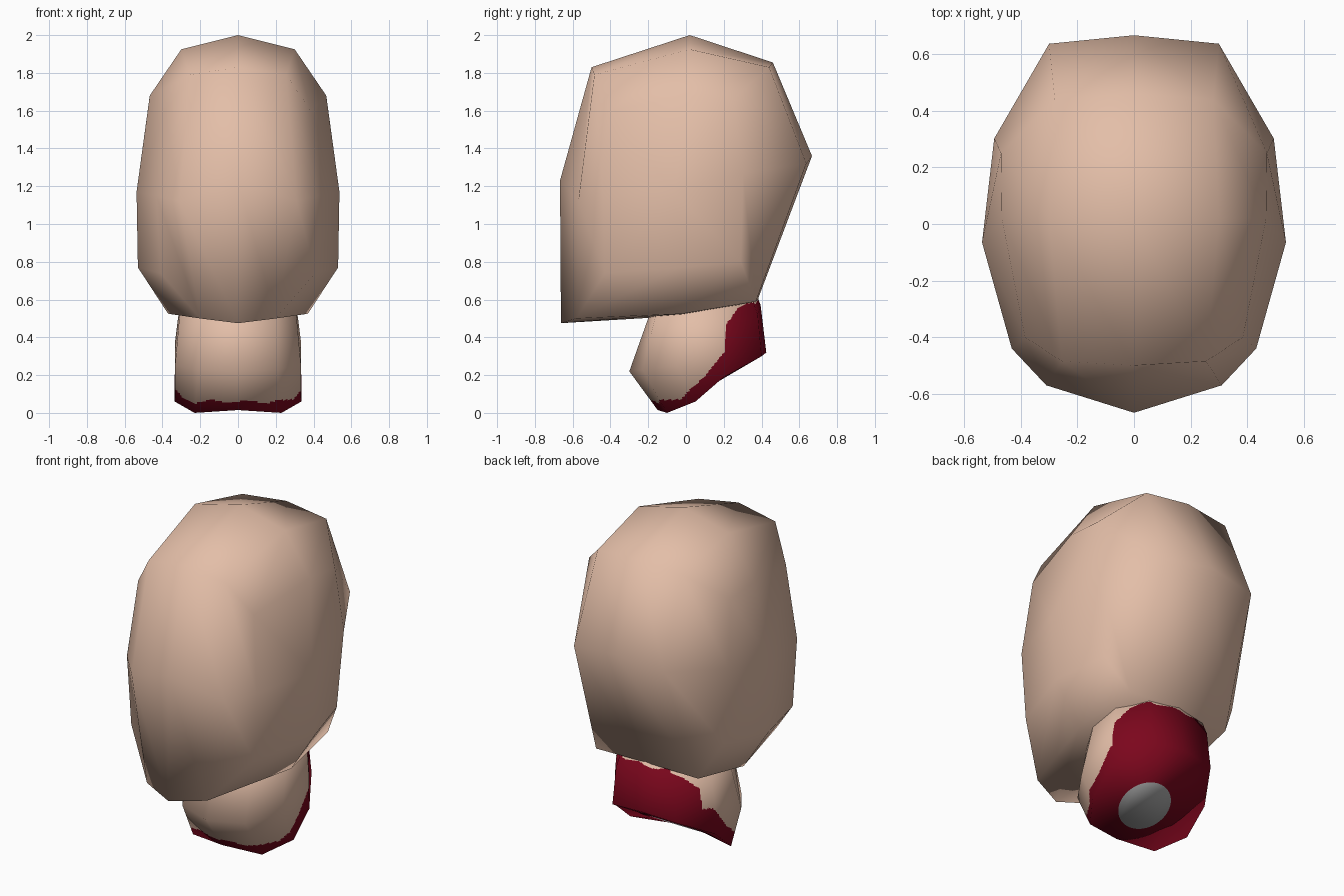
import bpy, bmesh, math
from mathutils import Vector as V

if "Cube" in bpy.data.objects:
    bpy.data.objects.remove(bpy.data.objects["Cube"])


def material(name, rgb):
    m = bpy.data.materials.new(name)
    m.diffuse_color = (*rgb, 1)
    m.use_nodes = True
    m.node_tree.nodes["Principled BSDF"].inputs["Base Color"].default_value = m.diffuse_color
    return m


skin = material("skin", (0.77, 0.515, 0.39))
blood = material("dark_red", (0.2, 0.002, 0.012))
bone = material("bone_grey", (0.42, 0.42, 0.42))


def build(name, verts, faces, mats):
    me = bpy.data.meshes.new(name)
    me.from_pydata([tuple(v) for v in verts], [], faces)
    bm = bmesh.new()
    bm.from_mesh(me)
    bmesh.ops.recalc_face_normals(bm, faces=bm.faces)
    bm.to_mesh(me)
    bm.free()
    for m in mats:
        me.materials.append(m)
    for p in me.polygons:
        p.use_smooth = True
    ob = bpy.data.objects.new(name, me)
    bpy.context.collection.objects.link(ob)
    return ob


def loft(rings):
    n = len(rings[0])
    return [(r * n + i, r * n + (i + 1) % n, (r + 1) * n + (i + 1) % n, (r + 1) * n + i)
            for r in range(len(rings) - 1) for i in range(n)]


def flip(ring):
    return [V((-p[0], p[1], p[2])) for p in ring]


# Head: eight-point profiles lofted sideways, starting at the crown and going over the face
middle = [(0, .02, 2), (0, -.5, 1.83), (0, -.667, 1.23), (0, -.662, .475),
          (0, 0, .515), (0, .38, .6), (0, .667, 1.36), (0, .46, 1.855)]
inner = [(.3, .02, 1.925), (.255, -.485, 1.79), (.31, -.57, 1.12), (.2, -.58, .5),
         (.37, -.02, .525), (.34, .37, .59), (.3, .637, 1.32), (.28, .44, 1.83)]
outer = [(.467, .02, 1.68), (.385, -.4, 1.6), (.432, -.44, 1.15), (.41, -.43, .74),
         (.53, -.03, .77), (.455, .29, .8), (.494, .302, 1.27), (.47, .25, 1.66)]
rings = [flip(outer), flip(inner), middle, inner, outer]
verts = [p for r in rings for p in r]
faces = loft(rings)
for start, x in ((0, -.537), (32, .537)):
    verts.append((x, -.065, 1.17))
    faces += [(start + i, start + (i + 1) % 8, len(verts) - 1) for i in range(8)]
build("head", verts, faces, [skin])

# Neck: ten-sided tube, finely divided so the stain edge can follow a curve
STEPS = 24


def neck_ring(half):
    """Mirror half a ring (front to back) and divide its straight sides."""
    half = [V(p) for p in half]
    full = half + flip(half[-2:0:-1])
    return [full[i].lerp(full[(i + 1) % len(full)], s / STEPS)
            for i in range(len(full)) for s in range(STEPS)]


rim = neck_ring([(0, -.15, .015), (.23, -.1, 0), (.335, .05, .06),
                 (.335, .2, .19), (.21, .4, .3), (0, .425, .32)])
belly = neck_ring([(0, -.3, .22), (.21, -.23, .23), (.333, -.05, .25),
                   (.333, .2, .38), (.2, .38, .52), (0, .395, .57)])
top = neck_ring([(0, -.165, .6), (.2, -.14, .6), (.3, .04, .62),
                 (.3, .22, .64), (.18, .33, .66), (0, .36, .67)])
rings = []
for low, high in ((rim, belly), (belly, top)):
    for s in range(STEPS):
        rings.append([a.lerp(b, s / STEPS) for a, b in zip(low, high)])
rings.append(top)
neck = build("neck", [p for r in rings for p in r], loft(rings), [skin, blood])

# Blood stain: everything below a wavy line that climbs towards the nape
LINE = [(-1, .055), (-.1, .06), (-.03, .075), (.02, .13), (.1, .2), (.17, .29),
        (.205, .33), (.215, .48), (.28, .555), (.36, .585), (1, .6)]


def stain_height(y):
    for (y0, z0), (y1, z1) in zip(LINE, LINE[1:]):
        if y <= y1:
            return z0 + (z1 - z0) * (y - y0) / (y1 - y0)
    return LINE[-1][1]


for p in neck.data.polygons:
    c = p.center
    shift = .055 if c.x < -.15 and c.z > .35 else 0
    p.material_index = int(c.z < stain_height(c.y - shift) + .008 * math.sin(34 * c.x))


# Neck cut: slanted red cap around a round bone face
c = V((0, .09, .118))
n = V((0, .51, -.86)).normalized()
circle = []
for p in rim:
    d = p - c
    d -= n * d.dot(n)
    circle.append(c + d.normalized() * .152)
count = len(rim)
wound = build("neck_cut", rim + circle,
              loft([rim, circle]) + [tuple(range(count, 2 * count))], [blood, bone])
for p in wound.data.polygons:
    p.material_index = int(len(p.vertices) > 4)
if wound.data.polygons[-1].normal.z > 0:
    wound.data.flip_normals()

# Rounded shading running continuously over the neck and its cut
core = V((0, .08, .34))
for ob in (neck, wound):
    ob.data.normals_split_custom_set_from_vertices(
        [(v.co - core).normalized() for v in ob.data.vertices])
